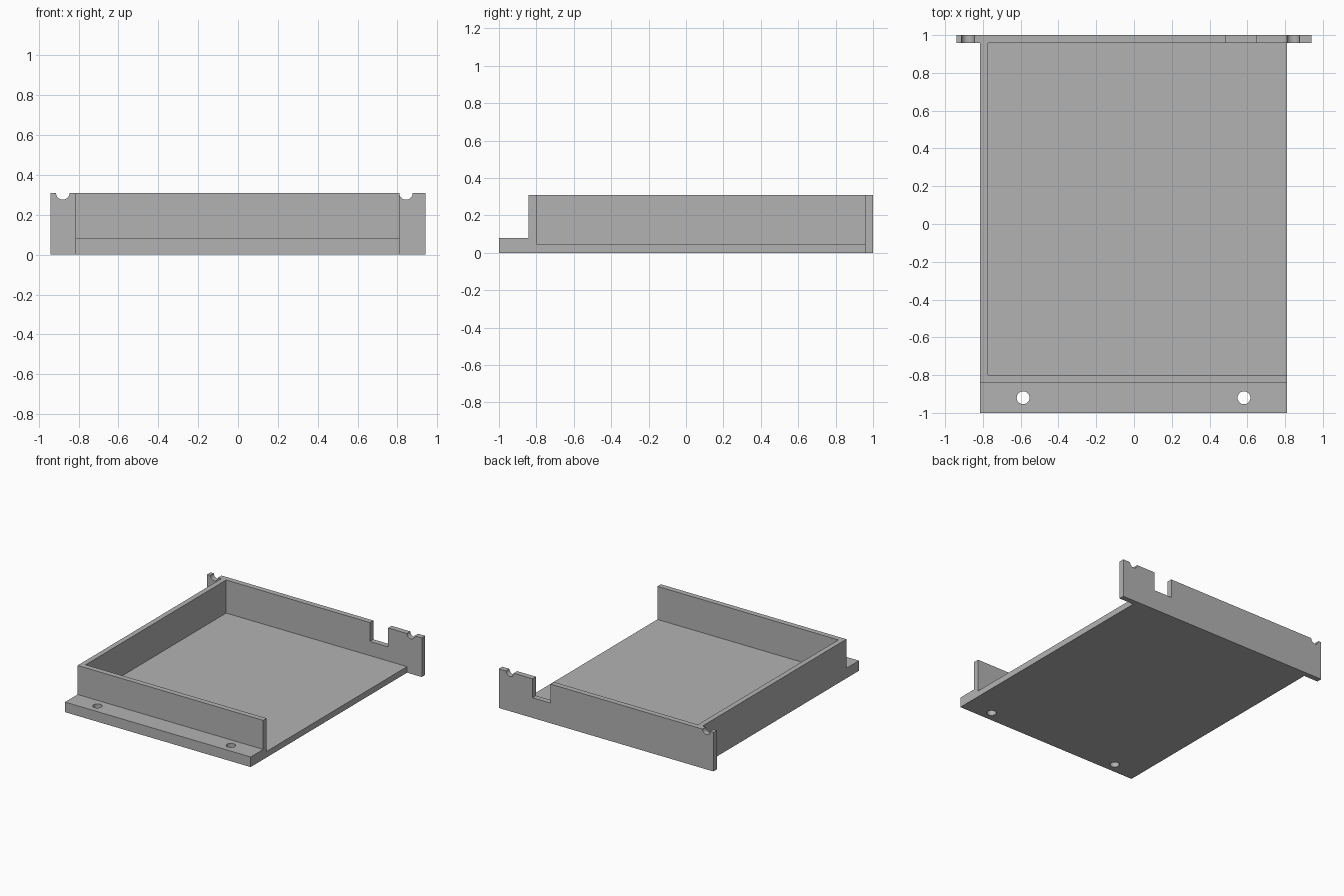
import bpy, bmesh, math
from mathutils import Vector

cube = bpy.data.objects.get("Cube")
if cube:
    bpy.data.objects.remove(cube, do_unlink=True)

grey = bpy.data.materials.new("plain_grey")
grey.use_nodes = True
colour = (0.45, 0.45, 0.45, 1)
grey.diffuse_color = colour
grey.node_tree.nodes["Principled BSDF"].inputs["Base Color"].default_value = colour


def extrude_profile(name, points, direction):
    """Solid made by sweeping a flat outline along a direction."""
    bm = bmesh.new()
    face = bm.faces.new([bm.verts.new(p) for p in points])
    swept = bmesh.ops.extrude_face_region(bm, geom=[face])["geom"]
    verts = [g for g in swept if isinstance(g, bmesh.types.BMVert)]
    bmesh.ops.translate(bm, verts=verts, vec=Vector(direction))
    bmesh.ops.recalc_face_normals(bm, faces=bm.faces)
    mesh = bpy.data.meshes.new(name)
    bm.to_mesh(mesh)
    bm.free()
    mesh.materials.append(grey)
    obj = bpy.data.objects.new(name, mesh)
    bpy.context.collection.objects.link(obj)
    return obj


def arc(cx, cy, r, start, end, steps):
    return [(cx + r * math.cos(a), cy + r * math.sin(a))
            for a in (start + (end - start) * i / steps for i in range(steps + 1))]


LEFT, RIGHT = -0.815, 0.811
BACK, TOP, FLOOR = 0.957, 0.31, 0.048
WALL_IN, WALL_OUT, FLANGE = -0.80, -0.843, 0.08
HOLE = 0.034

# Floor, front wall and mounting flange share one side profile
side = [(-1, 0), (BACK, 0), (BACK, FLOOR), (WALL_IN, FLOOR), (WALL_IN, TOP),
        (WALL_OUT, TOP), (WALL_OUT, FLANGE), (-1, FLANGE)]
tray = extrude_profile("tray_floor_and_front_wall",
                       [(LEFT, y, z) for y, z in side], (RIGHT - LEFT, 0, 0))

# Two screw holes through the flange
for x in (-0.587, 0.582):
    ring = arc(x, -0.92, HOLE, 0, math.tau, 32)[:-1]
    cutter = extrude_profile("hole_cutter", [(px, py, -0.1) for px, py in ring], (0, 0, 0.3))
    cutter.hide_render = True
    mod = tray.modifiers.new("screw_hole", 'BOOLEAN')
    mod.operation = 'DIFFERENCE'
    mod.solver = 'EXACT'
    mod.object = cutter
    bpy.context.view_layer.objects.active = tray
    bpy.ops.object.modifier_apply(modifier=mod.name)
    bpy.data.objects.remove(cutter, do_unlink=True)

# Single side wall; the opposite side stays open
wall = [(LEFT, FLOOR), (-0.774, FLOOR), (-0.774, TOP), (LEFT, TOP)]
extrude_profile("side_wall", [(x, WALL_IN, z) for x, z in wall], (0, BACK - WALL_IN, 0))

# Back plate with ears, two round notches and one square notch
outline = [(-0.94, 0), (0.94, 0), (0.94, TOP)]
outline += arc(0.843, TOP, HOLE, 0, -math.pi, 16)
outline += [(0.645, TOP), (0.645, 0.16), (0.485, 0.16), (0.485, TOP)]
outline += arc(-0.879, TOP, HOLE, 0, -math.pi, 16)
outline += [(-0.94, TOP)]
plate = extrude_profile("back_plate", [(x, BACK, z) for x, z in outline], (0, 1 - BACK, 0))

# Smooth the round holes and notches, keep the corners sharp
for obj in (tray, plate):
    bpy.ops.object.select_all(action='DESELECT')
    obj.select_set(True)
    bpy.context.view_layer.objects.active = obj
    bpy.ops.object.shade_smooth_by_angle(angle=math.radians(30))
